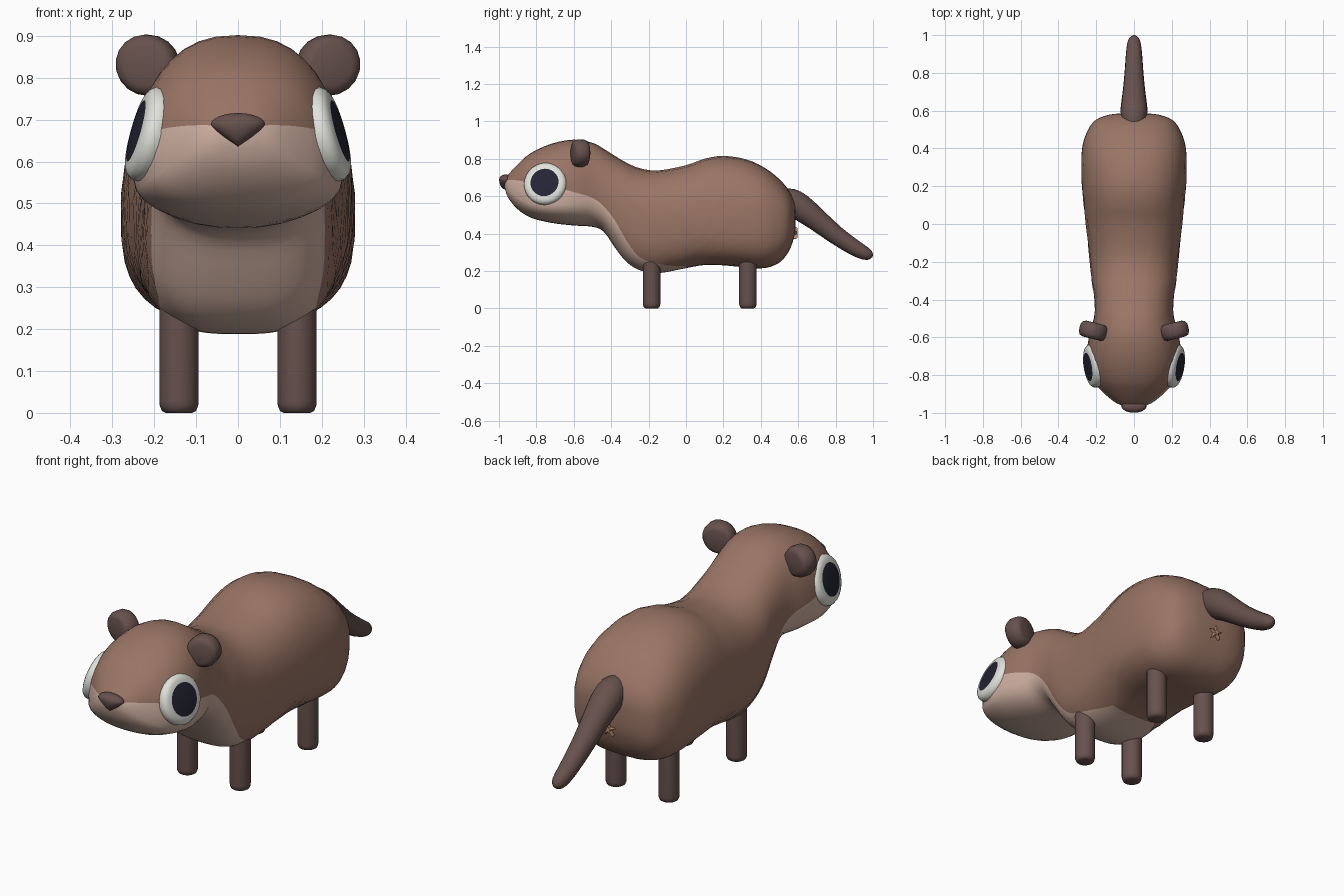
import bpy, bmesh, math
from mathutils import Vector, Matrix

if "Cube" in bpy.data.objects:
    bpy.data.objects.remove(bpy.data.objects["Cube"])


def material(name, rgb):
    m = bpy.data.materials.new(name)
    m.diffuse_color = (*rgb, 1)
    m.use_nodes = True
    m.node_tree.nodes["Principled BSDF"].inputs["Base Color"].default_value = m.diffuse_color
    return m


BROWN = material("brown fur", (0.32, 0.178, 0.13))
CREAM = material("cream fur", (0.63, 0.44, 0.36))
DARK = material("dark brown", (0.135, 0.083, 0.074))
WHITE = material("eye white", (0.76, 0.76, 0.71))
PUPIL = material("pupil navy", (0.018, 0.018, 0.035))
PINK = material("pinkish brown", (0.5, 0.26, 0.17))


def finish(name, bm, mats, angle=50):
    bmesh.ops.recalc_face_normals(bm, faces=bm.faces)
    me = bpy.data.meshes.new(name)
    bm.to_mesh(me)
    bm.free()
    ob = bpy.data.objects.new(name, me)
    bpy.context.collection.objects.link(ob)
    for m in mats:
        me.materials.append(m)
    bpy.ops.object.select_all(action='DESELECT')
    ob.select_set(True)
    bpy.context.view_layer.objects.active = ob
    bpy.ops.object.shade_smooth_by_angle(angle=math.radians(angle))
    return ob


def smooth_rows(rows, steps):
    """Catmull-Rom interpolation through table rows."""
    out = []
    for i in range(len(rows) - 1):
        a, b, c, d = (rows[max(0, min(len(rows) - 1, k))] for k in (i - 1, i, i + 1, i + 2))
        for s in range(steps):
            t = s / steps
            out.append([0.5 * (2 * q + (r - p) * t + (2 * p - 5 * q + 4 * r - u) * t * t
                               + (3 * q - p - 3 * r + u) * t ** 3)
                        for p, q, r, u in zip(a, b, c, d)])
    return out + [list(rows[-1])]


def loft(bm, rings, paint=None):
    loops = [[bm.verts.new(p) for p in ring] for ring in rings]
    n = len(loops[0])
    for i in range(len(loops) - 1):
        for j in range(n):
            k = (j + 1) % n
            f = bm.faces.new((loops[i][j], loops[i][k], loops[i + 1][k], loops[i + 1][j]))
            if paint:
                f.material_index = paint(i, j)
    return bm.faces.new(loops[0]), bm.faces.new(loops[-1])


# Body and head: y, top, bottom, half width, height of widest point, fur line
BODY = [
    (-0.97, 0.69, 0.645, 0.035, 0.665, 0.683),
    (-0.95, 0.715, 0.59, 0.09, 0.64, 0.687),
    (-0.90, 0.77, 0.53, 0.155, 0.60, 0.684),
    (-0.83, 0.83, 0.485, 0.215, 0.57, 0.672),
    (-0.72, 0.88, 0.457, 0.249, 0.56, 0.65),
    (-0.60, 0.902, 0.443, 0.24, 0.57, 0.622),
    (-0.50, 0.885, 0.436, 0.213, 0.59, 0.59),
    (-0.44, 0.853, 0.41, 0.208, 0.58, 0.545),
    (-0.38, 0.815, 0.325, 0.212, 0.55, 0.47),
    (-0.32, 0.78, 0.25, 0.222, 0.52, 0.365),
    (-0.25, 0.75, 0.205, 0.23, 0.49, 0.275),
    (-0.15, 0.737, 0.188, 0.24, 0.47, 0.238),
    (0.0, 0.765, 0.215, 0.256, 0.48, 0.226),
    (0.10, 0.80, 0.232, 0.267, 0.48, 0.27),
    (0.20, 0.815, 0.23, 0.276, 0.48, 0.33),
    (0.32, 0.797, 0.219, 0.28, 0.48, 0.36),
    (0.42, 0.752, 0.215, 0.272, 0.48, 0.37),
    (0.50, 0.69, 0.245, 0.243, 0.48, 0.38),
    (0.55, 0.63, 0.305, 0.205, 0.48, 0.40),
    (0.578, 0.575, 0.38, 0.135, 0.48, 0.43),
    (0.586, 0.53, 0.43, 0.06, 0.48, 0.46),
]
LOW, HIGH = 8, 9


def section(row):
    y, top, bot, w, zc, line = row
    # rounder under the chin, boxier under the trunk
    k = max(0, min(1, (y + 0.5) / 0.2))
    power = {True: 2 / 2.4, False: 2 / (2.2 + 0.8 * k)}
    # angle at which this section crosses the fur line
    h = (top - zc) if line > zc else (zc - bot)
    u = max(-0.995, min(0.995, (line - zc) / h))
    split = math.asin(math.copysign(abs(u) ** (1 / power[u > 0]), u))
    q = math.pi / 2
    ts = [-q + (split + q) * i / LOW for i in range(LOW)]
    ts += [split + (q - split) * i / HIGH for i in range(HIGH + 1)]
    half = []
    for t in ts:
        s, c = math.sin(t), max(0, math.cos(t))
        p = power[s > 0]
        hh = (top - zc) if s > 0 else (zc - bot)
        half.append((w * c ** p, y, zc + math.copysign(abs(s) ** p, s) * hh))
    return half + [(-x, yy, z) for x, yy, z in half[-2:0:-1]]


rows = smooth_rows(BODY, 3)
count = 2 * (LOW + HIGH)
bm = bmesh.new()
front_cap, _ = loft(bm, [section(r) for r in rows],
                    lambda i, j: int(rows[i][0] < 0.0 - 1e-4 and (j < LOW or j >= count - LOW)))
front_cap.material_index = 1
finish("body", bm, [BROWN, CREAM], 70)

# Tail: y, z, radius
TAIL = [(0.51, 0.605, 0.040), (0.55, 0.582, 0.064), (0.61, 0.542, 0.071), (0.70, 0.473, 0.060),
        (0.80, 0.393, 0.050), (0.90, 0.325, 0.043), (0.96, 0.293, 0.035),
        (0.987, 0.283, 0.023), (0.998, 0.279, 0.006)]
path = smooth_rows(TAIL, 2)
rings = []
for i, (y, z, r) in enumerate(path):
    a, b = path[max(0, i - 1)], path[min(len(path) - 1, i + 1)]
    d = Vector((0, b[0] - a[0], b[1] - a[1])).normalized()
    up = Vector((0, -d.z, d.y))
    rings.append([Vector((0, y, z)) + r * (math.cos(t) * Vector((1, 0, 0)) + math.sin(t) * up)
                  for t in (math.tau * k / 16 for k in range(16))])
bm = bmesh.new()
loft(bm, rings)
finish("tail", bm, [DARK], 70)


def lathe(profile, sides, matrix, paint=None):
    """Revolve (radius, height) points around local z; paint = first row of second colour."""
    bm = bmesh.new()
    caps = loft(bm, [[matrix @ Vector((r * math.cos(math.tau * k / sides),
                                       r * math.sin(math.tau * k / sides), h))
                      for k in range(sides)] for r, h in profile],
                (lambda i, j: int(i >= paint)) if paint else None)
    caps[1].material_index = 1 if paint else 0
    return bm


for side, label in ((1, "right"), (-1, "left")):
    # Legs with rounded feet
    for y, place in ((-0.184, "front"), (0.331, "back")):
        bm = lathe([(0.032, 0), (0.041, 0.005), (0.046, 0.018), (0.047, 0.03), (0.047, 0.27)],
                   16, Matrix.Translation((0.141 * side, y, 0)))
        finish(f"{place}_leg_{label}", bm, [DARK])

    # Ears: thick rounded discs, turned slightly and joined to the head
    place = (Matrix.Translation((0.215 * side, -0.565, 0.83))
             @ Matrix.Rotation(math.radians(14 * side), 4, 'Z')
             @ Matrix.Rotation(math.radians(-28 * side), 4, 'Y')
             @ Matrix.Diagonal((1.05, 1, 1.0, 1))
             @ Matrix.Rotation(math.pi / 2, 4, 'X'))
    bm = lathe([(0.047, -0.043), (0.063, -0.037), (0.072, -0.02), (0.073, 0.0),
                (0.072, 0.02), (0.063, 0.037), (0.047, 0.043)], 18, place)
    finish(f"ear_{label}", bm, [DARK])

    # Eyes: white ring around a slightly domed dark disc
    normal = Vector((side, -0.16, 0.28)).normalized()
    place = (Matrix.Translation((0.221 * side, -0.753, 0.667))
             @ normal.to_track_quat('Z', 'Y').to_matrix().to_4x4())
    bm = lathe([(0.108, -0.035), (0.115, -0.012), (0.114, 0.004), (0.105, 0.016),
                (0.092, 0.022), (0.076, 0.024), (0.05, 0.028), (0.02, 0.03)], 28, place, 5)
    finish(f"eye_{label}", bm, [WHITE, PUPIL])

# Nose: flattened ball tapering to a point below
bm = bmesh.new()
bmesh.ops.create_uvsphere(bm, u_segments=18, v_segments=12, radius=1)
for v in bm.verts:
    x, y, z = v.co
    taper = 1 if z > 0 else (1 + z) ** 0.6
    v.co = (0.066 * x * taper, -0.966 + 0.033 * y, 0.688 + z * (0.028 if z > 0 else 0.052))
finish("nose", bm, [DARK], 60)

# Small star under the tail
bm = bmesh.new()
star = [[(r * math.sin(math.pi * k / 5), y, 0.40 + r * math.cos(math.pi * k / 5))
         for k in range(10) for r in [s * (0.036 if k % 2 == 0 else 0.013)]]
        for s, y in ((1, 0.57), (1, 0.59), (0.7, 0.597))]
loft(bm, star)
finish("rear_star", bm, [PINK], 40)
